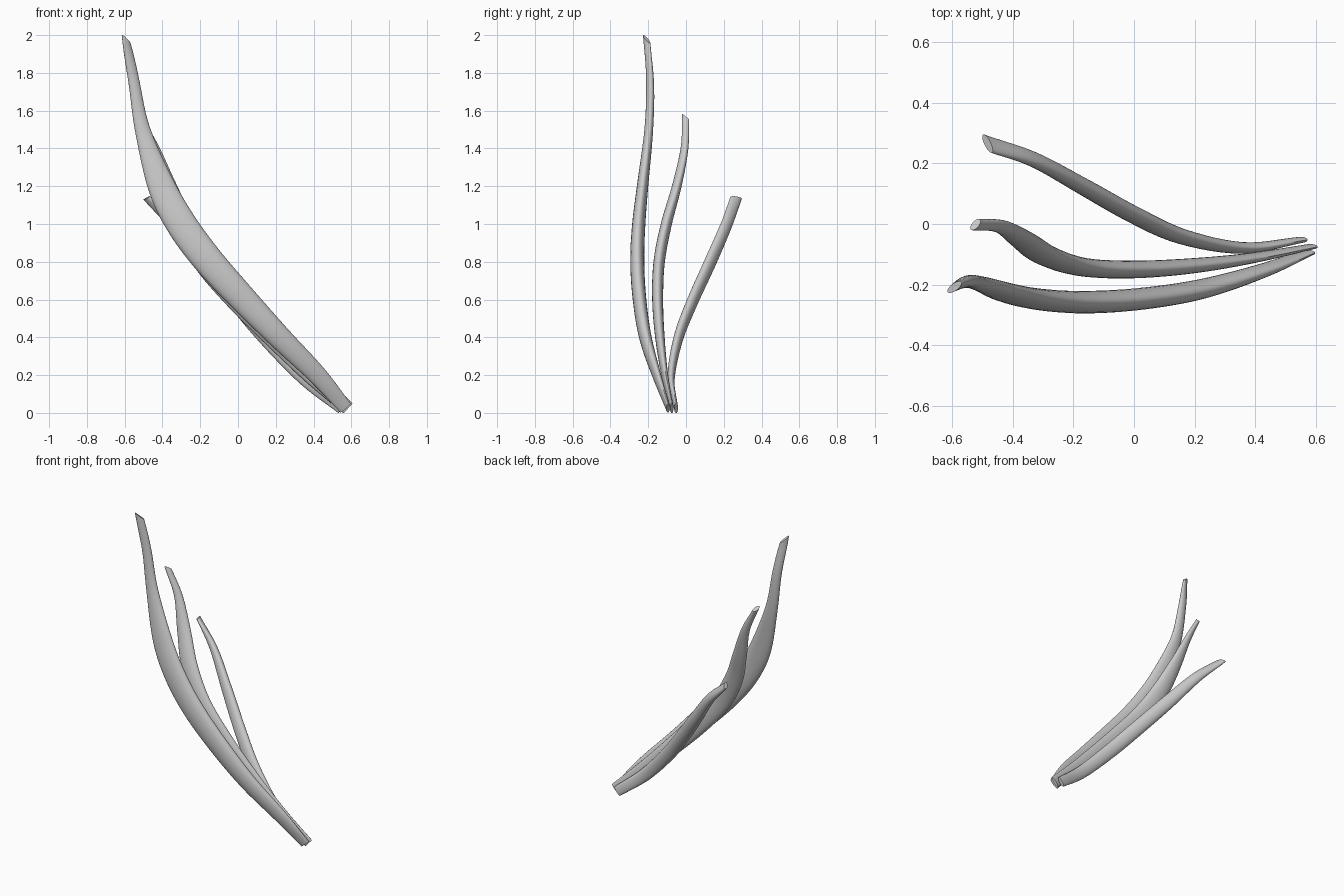
import bpy, bmesh, math
from mathutils import Vector

SIDES, STEPS = 24, 6


def spline(rows):
    """Catmull-Rom resampling of section rows (x, y, z, half width, half thickness)."""
    p = [Vector(r) for r in rows]
    p = [2 * p[0] - p[1]] + p + [2 * p[-1] - p[-2]]
    out = []
    for a, b, c, d in zip(p, p[1:], p[2:], p[3:]):
        for k in range(STEPS):
            t = k / STEPS
            out.append(0.5 * (2 * b + (c - a) * t + (2 * a - 5 * b + 4 * c - d) * t * t
                              + (3 * b - a - 3 * c + d) * t ** 3))
    return out + [p[-2]]


def blade(name, rows, tip_axis, power):
    """Sweep a flattened oval along the path, turning its wide axis to tip_axis at the tip."""
    pts = spline(rows)
    n = len(pts)
    bm = bmesh.new()
    rings = []
    for i, q in enumerate(pts):
        c = Vector(q[:3])
        tan = (Vector(pts[min(i + 1, n - 1)][:3]) - Vector(pts[max(i - 1, 0)][:3])).normalized()
        wide = Vector((0, 1, 0)).cross(tan).normalized()
        wide = wide.lerp(Vector(tip_axis).normalized(), (i / (n - 1)) ** power).normalized()
        thin = tan.cross(wide).normalized()
        rings.append([bm.verts.new(c + wide * q[3] * math.cos(a) + thin * q[4] * math.sin(a))
                      for a in (2 * math.pi * k / SIDES for k in range(SIDES))])
    for r, s in zip(rings, rings[1:]):
        for k in range(SIDES):
            j = (k + 1) % SIDES
            bm.faces.new((r[k], r[j], s[j], s[k]))
    bm.faces.new(rings[0][::-1])
    bm.faces.new(rings[-1])
    bmesh.ops.recalc_face_normals(bm, faces=bm.faces)
    mesh = bpy.data.meshes.new(name)
    bm.to_mesh(mesh)
    bm.free()
    ob = bpy.data.objects.new(name, mesh)
    bpy.context.collection.objects.link(ob)
    bpy.context.view_layer.objects.active = ob
    ob.select_set(True)
    bpy.ops.object.shade_smooth_by_angle(angle=math.radians(40))
    ob.select_set(False)


# Tall front blade
blade("tall_blade", [
    (0.57, -0.095, 0.025, 0.036, 0.010),
    (0.42, -0.155, 0.20, 0.050, 0.022),
    (0.22, -0.215, 0.40, 0.062, 0.032),
    (0.02, -0.247, 0.61, 0.073, 0.036),
    (-0.16, -0.258, 0.81, 0.080, 0.037),
    (-0.30, -0.250, 1.00, 0.081, 0.035),
    (-0.405, -0.230, 1.20, 0.072, 0.030),
    (-0.505, -0.197, 1.50, 0.041, 0.023),
    (-0.55, -0.190, 1.75, 0.032, 0.020),
    (-0.592, -0.208, 1.978, 0.036, 0.012)], (0.045, 0.035, -0.045), 8)

# Middle blade
blade("middle_blade", [
    (0.582, -0.075, 0.025, 0.036, 0.009),
    (0.39, -0.112, 0.20, 0.047, 0.017),
    (0.19, -0.138, 0.40, 0.056, 0.025),
    (0.00, -0.150, 0.60, 0.064, 0.029),
    (-0.17, -0.142, 0.80, 0.066, 0.030),
    (-0.29, -0.104, 1.00, 0.060, 0.029),
    (-0.37, -0.049, 1.20, 0.046, 0.025),
    (-0.44, -0.008, 1.40, 0.028, 0.019),
    (-0.523, -0.002, 1.567, 0.026, 0.013)], (0.025, 0.035, -0.025), 6)

# Short back blade
blade("short_blade", [
    (0.552, -0.052, 0.025, 0.033, 0.010),
    (0.36, -0.079, 0.18, 0.040, 0.019),
    (0.16, -0.042, 0.39, 0.045, 0.025),
    (0.00, 0.030, 0.58, 0.046, 0.028),
    (-0.17, 0.125, 0.79, 0.044, 0.028),
    (-0.33, 0.212, 0.99, 0.037, 0.024),
    (-0.483, 0.265, 1.138, 0.034, 0.013)], (0.03, -0.06, 0.012), 3)
